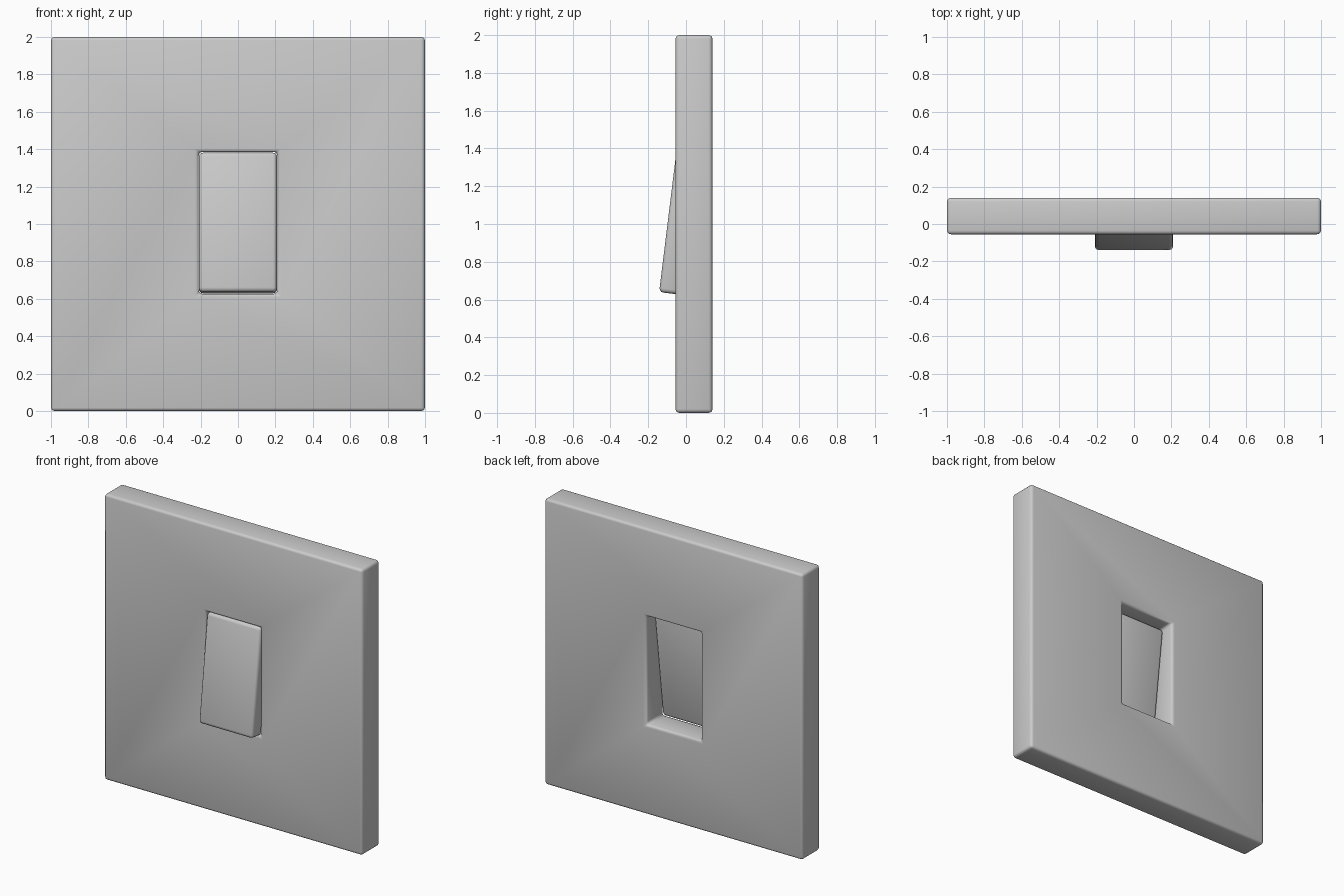
import bpy, bmesh, math
from mathutils import Matrix

if "Cube" in bpy.data.objects:
    bpy.data.objects.remove(bpy.data.objects["Cube"])


def finish(name, bm, width, segments):
    """Turn a bmesh into a smooth object with rounded edges."""
    bmesh.ops.recalc_face_normals(bm, faces=bm.faces)
    for f in bm.faces:
        f.smooth = True
    mesh = bpy.data.meshes.new(name)
    bm.to_mesh(mesh)
    bm.free()
    obj = bpy.data.objects.new(name, mesh)
    bpy.context.collection.objects.link(obj)
    bevel = obj.modifiers.new("rounded_edges", 'BEVEL')
    bevel.width = width
    bevel.segments = segments
    bevel.limit_method = 'ANGLE'
    bevel.angle_limit = math.radians(40)
    return obj


# Wall plate: square frame with a rectangular through-opening
bm = bmesh.new()


def loop(x, z0, z1, y):
    return [bm.verts.new(p) for p in
            ((-x, y, z0), (x, y, z0), (x, y, z1), (-x, y, z1))]


front, back = -0.055, 0.14
loops = [loop(1, 0, 2, front), loop(1, 0, 2, back),
         loop(0.21, 0.626, 1.386, back), loop(0.21, 0.626, 1.386, front)]
for k in range(4):
    a, b = loops[k], loops[(k + 1) % 4]
    for i in range(4):
        j = (i + 1) % 4
        bm.faces.new((a[i], a[j], b[j], b[i]))
finish("wall_plate", bm, 0.02, 3)

# Rocker: tilted rounded slab sitting in the opening, bottom pushed forward
bm = bmesh.new()
bmesh.ops.create_cube(bm, size=1, matrix=Matrix.Diagonal((0.418, 0.11, 0.75, 1)))
rocker = finish("rocker_switch", bm, 0.022, 3)
rocker.location = (0, -0.042, 1.005)
rocker.rotation_euler = (math.radians(-7), 0, 0)
# negative x rotation swings the top towards +y
